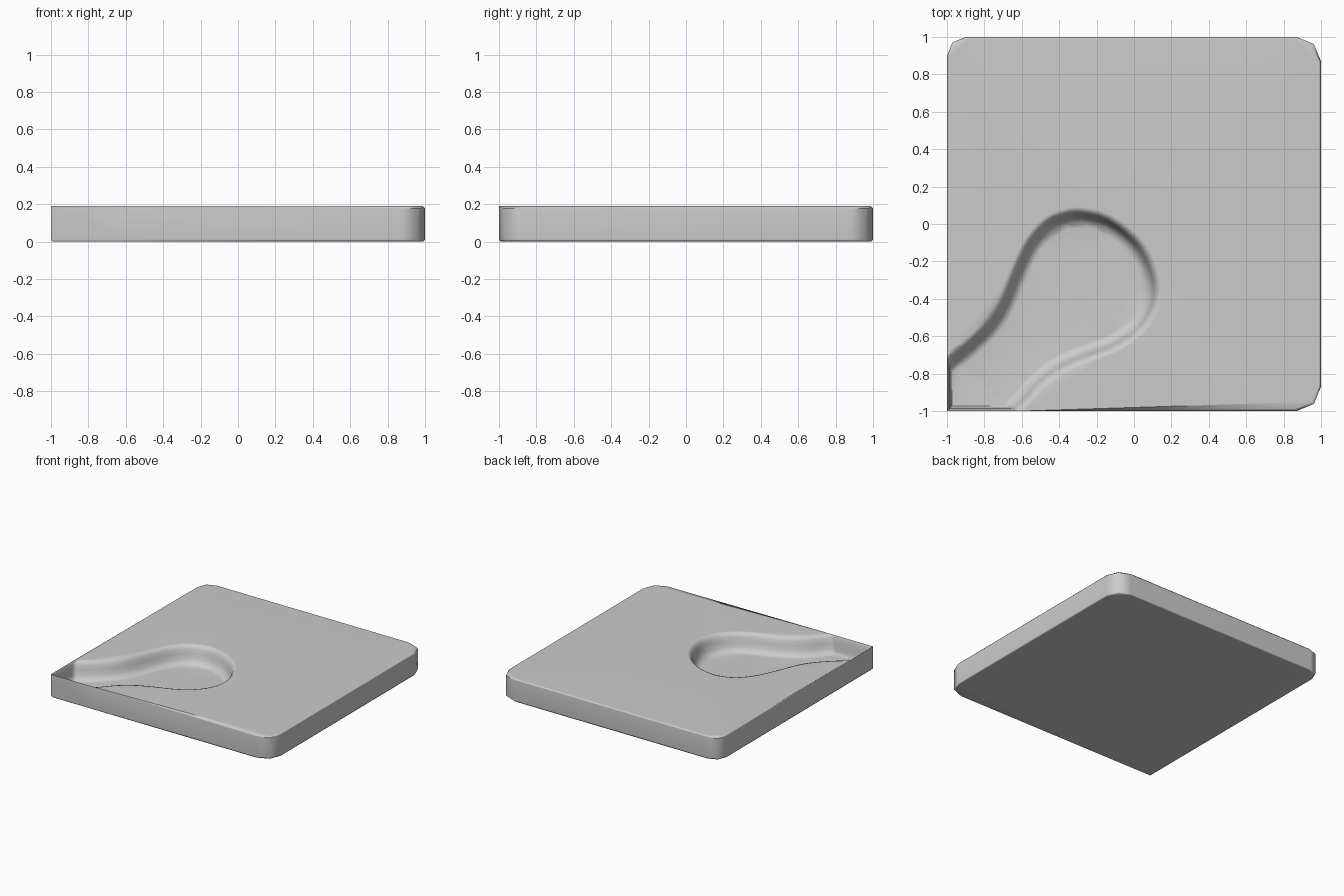
import bpy, bmesh, math
from mathutils import Vector

if "Cube" in bpy.data.objects:
    bpy.data.objects.remove(bpy.data.objects["Cube"])

TOP = 0.19

# Waterline of the hollow, from the left edge round to the front edge
KEYS = [(-1, -0.74), (-0.9, -0.665), (-0.78, -0.55), (-0.7, -0.43), (-0.62, -0.24),
        (-0.55, -0.1), (-0.46, 0.0), (-0.37, 0.04), (-0.28, 0.05), (-0.14, 0.015),
        (0, -0.09), (0.08, -0.22), (0.11, -0.36), (0.08, -0.48), (0, -0.58),
        (-0.12, -0.655), (-0.27, -0.71), (-0.42, -0.78), (-0.52, -0.86),
        (-0.59, -0.94), (-0.65, -1)]


def smooth_path(keys, steps=3):
    k = [Vector(p) for p in keys]
    k = [2 * k[0] - k[1]] + k + [2 * k[-1] - k[-2]]
    out = []
    for a, b, c, d in zip(k, k[1:], k[2:], k[3:]):
        for i in range(steps):
            t = i / steps
            out.append(0.5 * (2 * b + (c - a) * t + (2 * a - 5 * b + 4 * c - d) * t * t
                              + (3 * b - a - 3 * c + d) * t ** 3))
    return out + [k[-2]]


path = smooth_path(KEYS)
bm = bmesh.new()


def bank_ring(offset, lip, z):
    """Waterline moved outward by offset, closed at the front left corner."""
    low, n, ring = -1 + lip, len(path), []
    for i, p in enumerate(path):
        t = (path[min(i + 1, n - 1)] - path[max(i - 1, 0)]).normalized()
        q = p + Vector((-t.y, t.x)) * offset
        x = low if i == 0 else max(q.x, low)
        y = low if i == n - 1 else max(q.y, low)
        ring.append(bm.verts.new((x, y, z)))
    ring.append(bm.verts.new((low, low, z)))
    return ring


def bridge(a, b):
    for i in range(len(a)):
        j = (i + 1) % len(a)
        bm.faces.new((a[i], a[j], b[j], b[i]))


# Sloping banks and flat floor of the hollow
profile = [(0.04, 0, TOP), (0.02, 0.004, 0.183), (0.004, 0.009, 0.16), (-0.004, 0.013, 0.125),
           (-0.015, 0.016, 0.085), (-0.035, 0.02, 0.056), (-0.065, 0.028, 0.045)]
rings = [bank_ring(*p) for p in profile]
for a, b in zip(rings, rings[1:]):
    bridge(a, b)
bm.faces.new(rings[-1])

# Three rounded corners, anticlockwise from the front right
corners = []
for sx, sy, start, r in ((1, -1, -90, 0.13), (1, 1, 0, 0.13), (-1, 1, 90, 0.1)):
    for i in range(3):
        a = math.radians(start + 45 * i)
        corners.append((sx * (1 - r) + r * math.cos(a), sy * (1 - r) + r * math.sin(a)))


def corner_ring(scale, z):
    return [bm.verts.new((x * scale, y * scale, z)) for x, y in corners]


# Top surface around the hollow
first, last, tip = rings[0][0], rings[0][-2], rings[0][-1]
inner = corner_ring(0.988, TOP)
bm.faces.new(rings[0][:-1] + inner)

# Softened rim
edge = corner_ring(1, 0.178)
for i in range(len(edge) - 1):
    bm.faces.new((edge[i], edge[i + 1], inner[i + 1], inner[i]))
bm.faces.new((last, edge[0], inner[0]))
bm.faces.new((edge[-1], first, inner[-1]))

# Side walls and underside
upper = [first, tip, last] + edge
wall = [bm.verts.new((v.co.x, v.co.y, 0.012)) for v in upper]
base = [bm.verts.new((v.co.x * 0.99, v.co.y * 0.99, 0)) for v in upper]
bridge(upper, wall)
bridge(wall, base)
bm.faces.new(base)

bmesh.ops.recalc_face_normals(bm, faces=bm.faces[:])
bmesh.ops.triangulate(bm, faces=[f for f in bm.faces if len(f.verts) > 4])
mesh = bpy.data.meshes.new("ground_tile")
bm.to_mesh(mesh)
bm.free()
tile = bpy.data.objects.new("ground_tile", mesh)
bpy.context.collection.objects.link(tile)
bpy.context.view_layer.objects.active = tile
tile.select_set(True)
bpy.ops.object.shade_smooth_by_angle(angle=math.radians(50))
weighted = tile.modifiers.new("flat_top_shading", 'WEIGHTED_NORMAL')
weighted.keep_sharp = True
